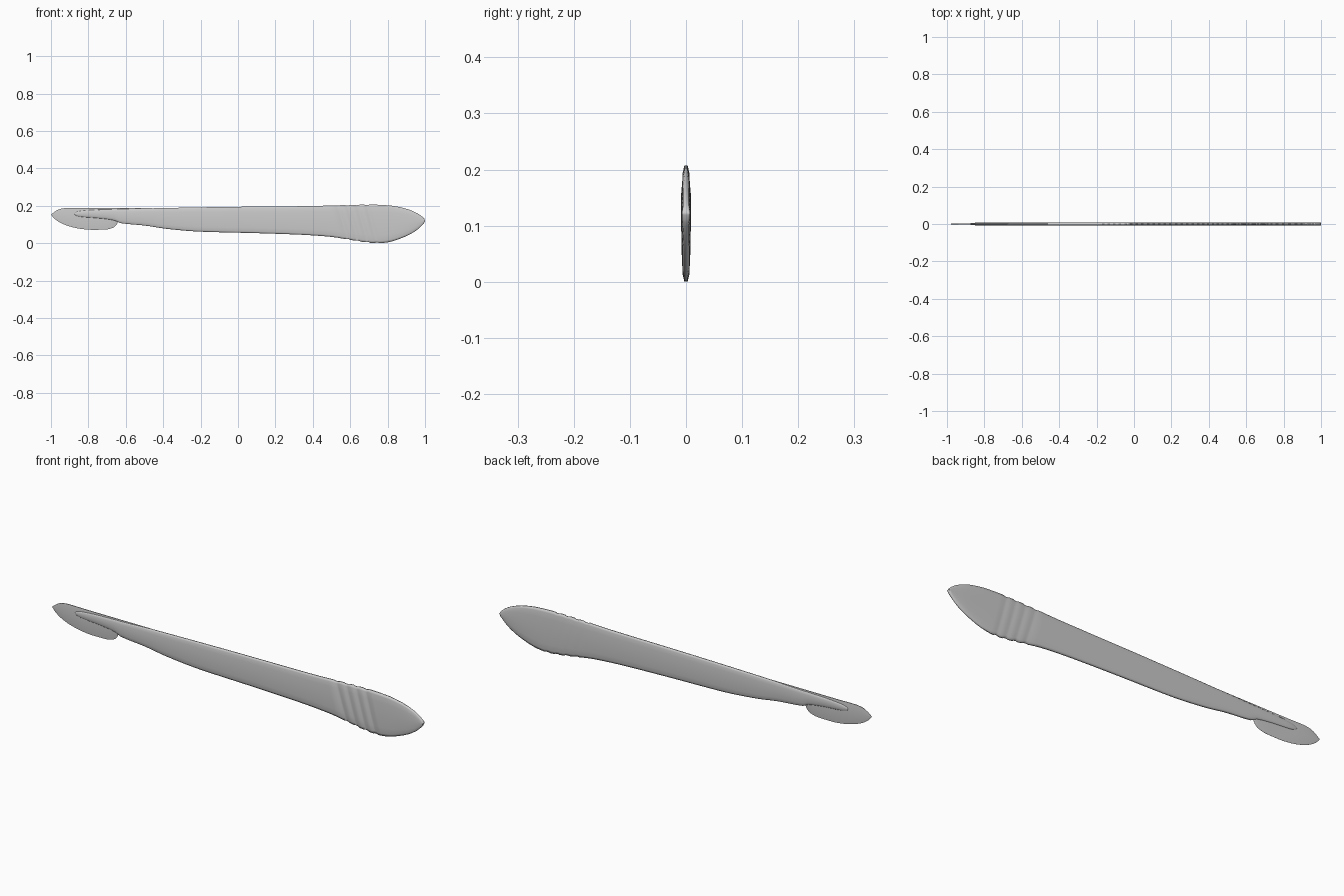
import bpy, bmesh, math

if "Cube" in bpy.data.objects:
    bpy.data.objects.remove(bpy.data.objects["Cube"])


def curve(pts, x):
    """Smooth interpolation through (x, value) points."""
    n = len(pts)
    if x <= pts[0][0]:
        return pts[0][1]
    if x >= pts[-1][0]:
        return pts[-1][1]
    i = max(k for k in range(n - 1) if pts[k][0] <= x)

    def sec(k):
        return (pts[k + 1][1] - pts[k][1]) / (pts[k + 1][0] - pts[k][0])

    def tan(k):
        if k == 0 or k == n - 1:
            return sec(min(k, n - 2))
        a, b = sec(k - 1), sec(k)
        return 0 if a * b <= 0 else 2 * a * b / (a + b)
    d = pts[i + 1][0] - pts[i][0]
    t = (x - pts[i][0]) / d
    return ((2*t**3 - 3*t*t + 1) * pts[i][1] + (t**3 - 2*t*t + t) * d * tan(i)
            + (3*t*t - 2*t**3) * pts[i + 1][1] + (t**3 - t*t) * d * tan(i + 1))


def loft(name, stations, top, bottom, section, angle, half, shear=lambda s: 0, groove=lambda s: 0):
    """Skin closed rings between a top and a bottom outline."""
    bm = bmesh.new()
    rings = []
    loop = [(v, h, -1) for v, h in section] + [(v, h, 1) for v, h in reversed(section)]
    for s in stations:
        ring = []
        g, t = groove(s), half(s)
        for v, h, side in loop:
            x = s + shear(s) * (0.5 - v)
            w = 0.5 + (v - 0.5) * (1 - 0.03 * g)
            zb, zt = curve(bottom, x), curve(top, x)
            y = side * h * t * (1 - g * (0.4 if side < 0 else 0.12))
            ring.append(bm.verts.new((x, y, zb + (zt - zb) * w)))
        rings.append(ring)
    n = len(loop)
    for a, b in zip(rings, rings[1:]):
        for i in range(n):
            j = (i + 1) % n
            bm.faces.new((a[i], a[j], b[j], b[i]))
    bm.faces.new(rings[0])
    bm.faces.new(rings[-1])
    bmesh.ops.remove_doubles(bm, verts=bm.verts, dist=1e-5)
    bmesh.ops.recalc_face_normals(bm, faces=bm.faces)
    me = bpy.data.meshes.new(name)
    bm.to_mesh(me)
    bm.free()
    ob = bpy.data.objects.new(name, me)
    bpy.context.collection.objects.link(ob)
    bpy.ops.object.select_all(action='DESELECT')
    ob.select_set(True)
    bpy.context.view_layer.objects.active = ob
    bpy.ops.object.shade_smooth_by_angle(angle=math.radians(angle))
    return ob


# Handle: slim nose, long waist, broad rounded butt
top = [(-.875, .157), (-.868, .166), (-.84, .173), (-.78, .178), (-.6, .183), (-.46, .187), (0, .195),
       (.4, .199), (.55, .204), (.7, .207), (.8, .203), (.88, .19), (.95, .165), (.985, .142),
       (.996, .131), (1, .122)]
bottom = [(-.875, .157), (-.868, .148), (-.84, .141), (-.75, .134), (-.66, .122), (-.63, .108),
          (-.5, .095), (-.38, .077), (-.2, .062), (.1, .054), (.35, .045), (.5, .034), (.6, .018),
          (.7, .003), (.75, 0), (.8, .005), (.89, .034), (.95, .066), (.985, .097), (.996, .111), (1, .122)]
section = [(0, .003), (.06, .0058), (.2, .0074), (.36, .0083), (.5, .0086),
           (.64, .0083), (.8, .0074), (.94, .0058), (1, .003)]

# Four slanted finger grooves
grooves = [.56, .613, .665, .716]


def groove(s):
    return max(max(0, min(1, (0.015 - abs(s - c)) / 0.009)) for c in grooves)


def shear(s):
    return .055 * max(0, 1 - max(0, abs(s - .64) - .1) / .2)


def taper(s):
    return curve([(-.875, .55), (-.84, .85), (-.7, 1), (.9, 1), (1, .85)], s)


stations = [-.875, -.873, -.868, -.858, -.84, -.81] + [-.78 + .03 * i for i in range(44)]
for c in grooves:
    stations += [c - .015, c - .006, c + .006, c + .015]
stations += [.75, .77, .8, .83, .86, .89, .915, .94, .96, .975, .985, .992, .996, .999, 1]
stations.sort()
loft("handle", stations, top, bottom, section, 80, taper, shear, groove)

# Blade: thin pointed plate with a ground lower edge and a spine inside the handle
blade_top = [(-1, .153), (-.98, .169), (-.95, .184), (-.91, .189), (-.8, .188), (-.46, .188)]
blade_bottom = [(-1, .153), (-.98, .13), (-.95, .11), (-.9, .09), (-.84, .077), (-.78, .072),
                (-.71, .073), (-.67, .082), (-.65, .098), (-.642, .115), (-.63, .14), (-.46, .15)]
blade_section = [(0, .0003), (.2, .0028), (.5, .0034), (.9, .0032), (1, .0018)]
blade_x = [-1, -.996, -.99] + [-.98 + .015 * i for i in range(21)] + \
          [-.67, -.66, -.655, -.65, -.646, -.642, -.636, -.63, -.55, -.46]
loft("blade", blade_x, blade_top, blade_bottom, blade_section, 30,
     lambda s: curve([(-1, .2), (-.93, .8), (-.87, 1), (-.46, 1)], s))
